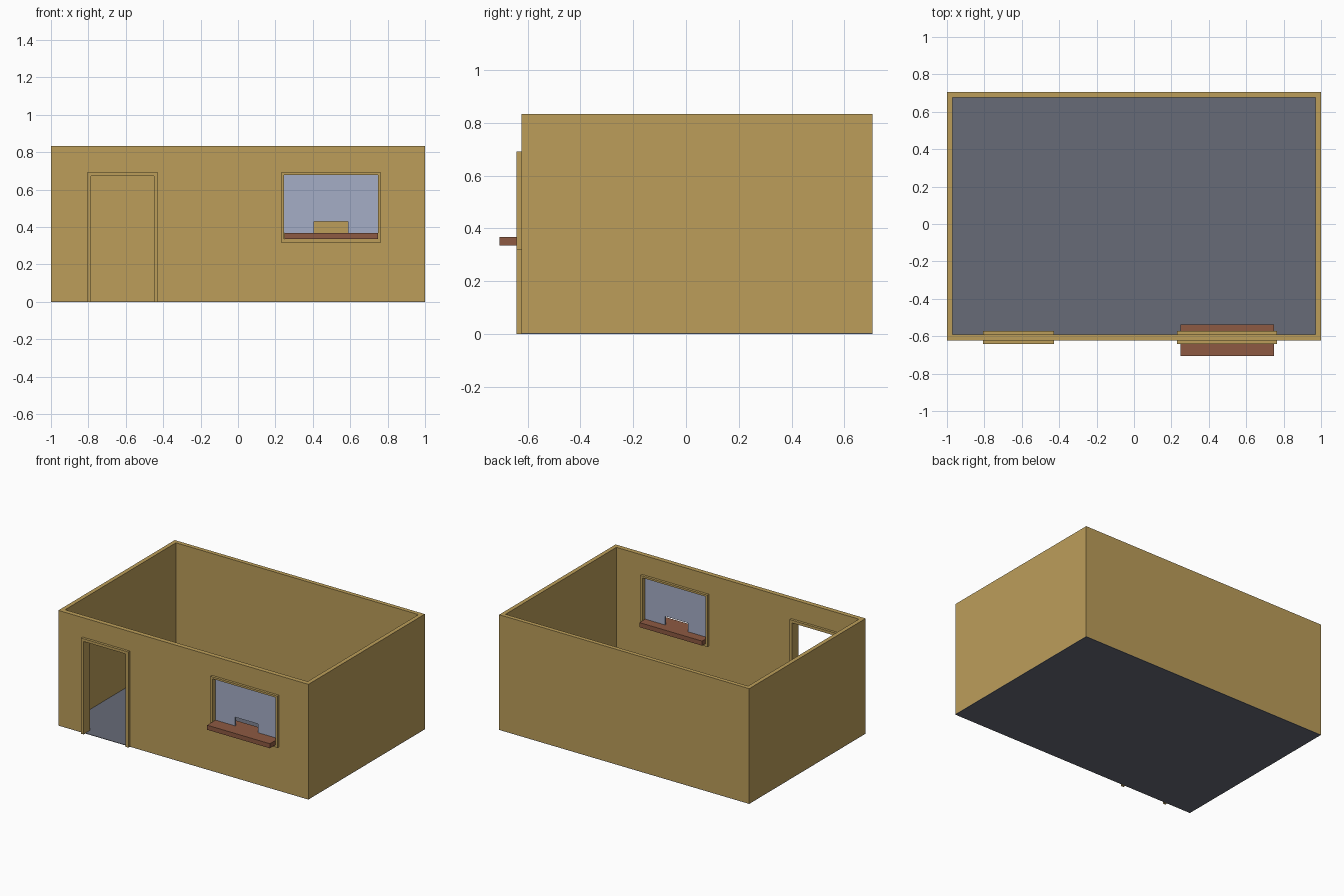
import bpy, bmesh

if "Cube" in bpy.data.objects:
    bpy.data.objects.remove(bpy.data.objects["Cube"])


def material(name, rgb):
    lin = [((c / 255 + 0.055) / 1.055) ** 2.4 for c in rgb]
    m = bpy.data.materials.new(name)
    m.diffuse_color = (*lin, 1)
    m.use_nodes = True
    m.node_tree.nodes["Principled BSDF"].inputs["Base Color"].default_value = m.diffuse_color
    return m


TAN = material("tan_wall", (188, 158, 90))
BROWN = material("brown_wood", (141, 90, 66))
GREY = material("grey_floor", (103, 107, 119))
BLUE = material("blue_glass", (165, 174, 198))


def finish(name, bm, mat):
    bmesh.ops.recalc_face_normals(bm, faces=bm.faces)
    me = bpy.data.meshes.new(name)
    bm.to_mesh(me)
    bm.free()
    me.materials.append(mat)
    ob = bpy.data.objects.new(name, me)
    bpy.context.collection.objects.link(ob)
    return ob


def box(name, x0, x1, y0, y1, z0, z1, mat):
    bm = bmesh.new()
    bmesh.ops.create_cube(bm, size=1)
    for v in bm.verts:
        v.co = (x1 if v.co.x > 0 else x0, y1 if v.co.y > 0 else y0, z1 if v.co.z > 0 else z0)
    return finish(name, bm, mat)


def prism_xz(name, outline, y0, y1, mat):
    """Extrude an (x, z) outline from y0 to y1."""
    bm = bmesh.new()
    face = bm.faces.new([bm.verts.new((x, y0, z)) for x, z in outline])
    ext = bmesh.ops.extrude_face_region(bm, geom=[face])
    for v in ext["geom"]:
        if isinstance(v, bmesh.types.BMVert):
            v.co.y = y1
    return finish(name, bm, mat)


Y0, Y1, T, TOP, FL = -0.624, 0.706, 0.03, 0.833, 0.003
FRONT_IN = Y0 + 0.034

# floor
box("floor", -1, 1, Y0, Y1, 0, FL, GREY)

# walls: open-topped ring
bm = bmesh.new()
outer = [(-1, Y0), (1, Y0), (1, Y1), (-1, Y1)]
inner = [(-1 + T, FRONT_IN), (1 - T, FRONT_IN), (1 - T, Y1 - T), (-1 + T, Y1 - T)]
o0, o1, i0, i1 = [[bm.verts.new((x, y, z)) for x, y in ring]
                  for ring, z in ((outer, FL), (outer, TOP), (inner, FL), (inner, TOP))]
for k in range(4):
    n = (k + 1) % 4
    for a, b in ((o0, o1), (o1, i1), (i1, i0), (i0, o0)):
        bm.faces.new((a[k], a[n], b[n], b[k]))
walls = finish("walls", bm, TAN)

# door and window openings
for name, x0, x1, z0, z1 in (("door_cutter", -0.80, -0.435, -0.1, 0.685),
                             ("window_cutter", 0.238, 0.757, 0.326, 0.685)):
    c = box(name, x0, x1, Y0 - 0.1, FRONT_IN + 0.1, z0, z1, TAN)
    c.hide_render = True
    c.hide_viewport = True
    mod = walls.modifiers.new(name, "BOOLEAN")
    mod.operation = "DIFFERENCE"
    mod.solver = "EXACT"
    mod.object = c

# frames lining both openings and standing proud of the wall
FY0, FY1 = -0.642, -0.572
prism_xz("door_frame", [(-0.806, 0), (-0.806, 0.692), (-0.428, 0.692), (-0.428, 0),
                        (-0.449, 0), (-0.449, 0.672), (-0.785, 0.672), (-0.785, 0)], FY0, FY1, TAN)
for part, x0, x1, z0, z1 in (("left", 0.23, 0.246, 0.318, 0.692), ("right", 0.749, 0.765, 0.318, 0.692),
                             ("top", 0.246, 0.749, 0.678, 0.692), ("bottom", 0.246, 0.749, 0.318, 0.335)):
    box("window_frame_" + part, x0, x1, FY0, FY1, z0, z1, TAN)

# counter shelf through the window
box("counter_shelf", 0.248, 0.749, -0.706, -0.538, 0.335, 0.368, BROWN)

# glass pane with serving notch
prism_xz("window_glass", [(0.246, 0.368), (0.246, 0.678), (0.749, 0.678), (0.749, 0.368),
                          (0.589, 0.368), (0.589, 0.431), (0.405, 0.431), (0.405, 0.368)],
         -0.610, -0.604, BLUE)
